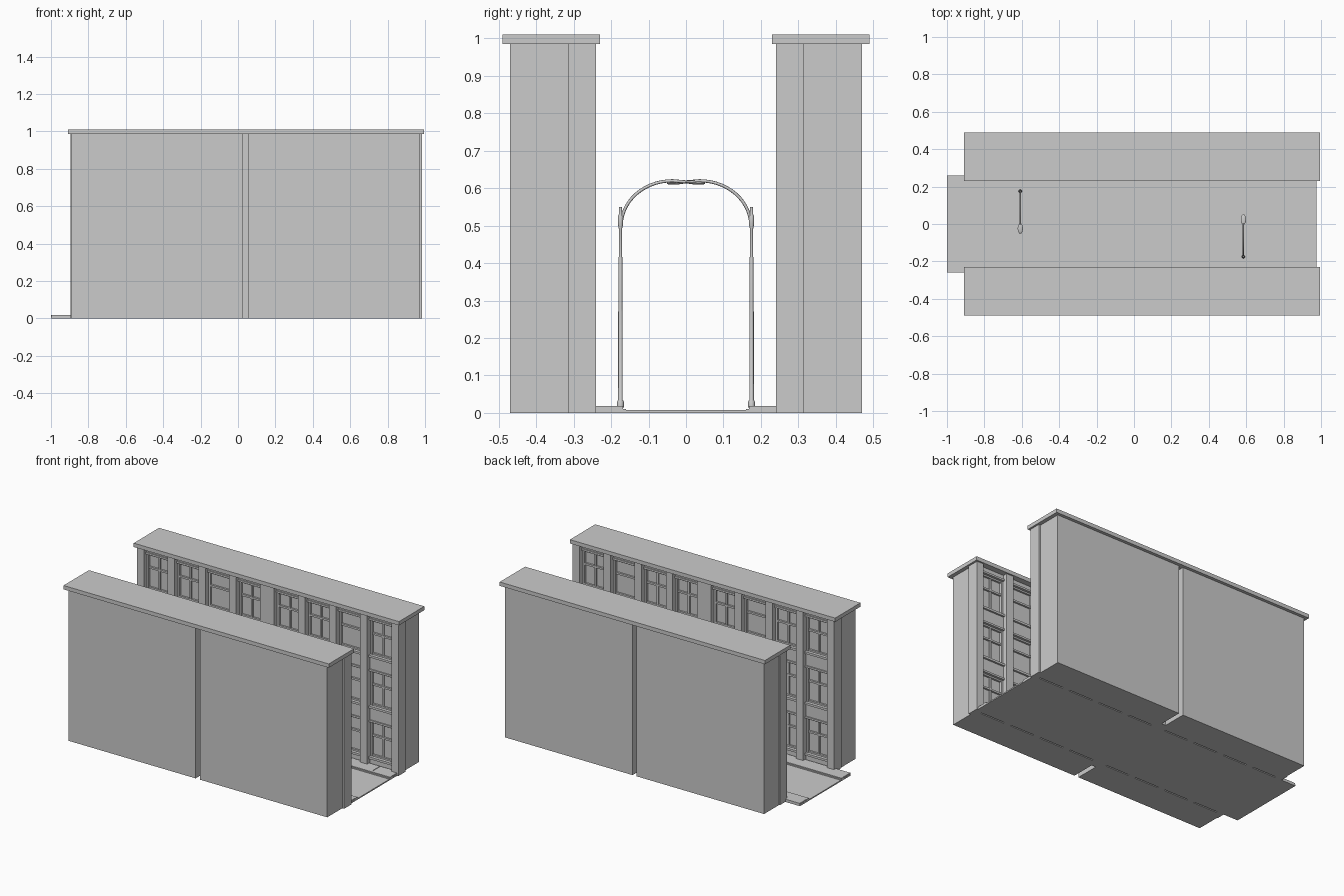
import bpy, bmesh, math
from mathutils import Matrix, Vector

if "Cube" in bpy.data.objects:
    bpy.data.objects.remove(bpy.data.objects["Cube"])


def boxes_object(name, boxes, side=1):
    """One object from (x0,x1,y0,y1,z0,z1) boxes; side=-1 mirrors across y."""
    bm = bmesh.new()
    for x0, x1, y0, y1, z0, z1 in boxes:
        c = Vector(((x0 + x1) / 2, side * (y0 + y1) / 2, (z0 + z1) / 2))
        s = Matrix.Diagonal((x1 - x0, y1 - y0, z1 - z0, 1))
        bmesh.ops.create_cube(bm, size=1, matrix=Matrix.Translation(c) @ s)
    me = bpy.data.meshes.new(name)
    bm.to_mesh(me)
    bm.free()
    ob = bpy.data.objects.new(name, me)
    bpy.context.collection.objects.link(ob)
    return ob


TOP = 0.985
PIL = 0.05                      # pilaster width
FLOORS = [(0.06, 0.285), (0.39, 0.615), (0.72, 0.945)]
HOUSES = [(-0.895, 0.04), (0.04, 0.983)]


def facade(side, label):
    pil, wall, glass, frame, trim = [], [], [], [], []
    for a, b in HOUSES:
        bay = (b - a - 5 * PIL) / 4
        for i in range(5):
            x = a + i * (bay + PIL)
            pil.append((x, x + PIL, 0.24, 0.315, 0, TOP))
        for i in range(4):
            x0 = a + PIL + i * (bay + PIL)
            x1, xm = x0 + bay, x0 + bay / 2
            glass.append((x0, x1, 0.288, 0.315, 0.02, TOP))
            # spandrel bands between the windows
            levels = [0] + [z for f in FLOORS for z in f] + [TOP]
            for z0, z1 in zip(levels[::2], levels[1::2]):
                wall.append((x0, x1, 0.268, 0.315, z0, z1))
            for z0, z1 in FLOORS:
                zt = z0 + (z1 - z0) * 0.6
                # frame, transom and sash bars
                for p, q in ((x0, x0 + 0.012), (x1 - 0.012, x1)):
                    frame.append((p, q, 0.274, 0.3, z0, z1))
                for p, q in ((z0, z0 + 0.01), (z1 - 0.01, z1), (zt - 0.006, zt + 0.006)):
                    frame.append((x0, x1, 0.276, 0.3, p, q))
                if i != 2:
                    frame.append((xm - 0.006, xm + 0.006, 0.278, 0.3, z0, z1))
                # sill and lintel
                trim.append((x0, x1, 0.256, 0.3, z0 - 0.014, z0))
                trim.append((x0, x1, 0.26, 0.3, z1, z1 + 0.012))
    for part, data in (("pilasters", pil), ("spandrels", wall), ("window_panes", glass),
                       ("window_frames", frame), ("sills_and_lintels", trim)):
        boxes_object(f"{label}_{part}", data, side)


for side, label in ((-1, "front_row"), (1, "back_row")):
    # plain rear blocks with a narrow gap between them
    boxes_object(label + "_blocks", [(-0.89, 0.025, 0.315, 0.47, 0, TOP),
                                     (0.055, 0.97, 0.315, 0.47, 0, TOP)], side)
    boxes_object(label + "_roof", [(-0.91, 0.995, 0.23, 0.49, TOP, 1.01)], side)
    facade(side, label)
    # pavement slabs with open joints, and the kerb
    cuts = [-1, -0.47, -0.08, 0.45, 0.84, 0.975]
    slabs = [(a + 0.002, b - 0.002, 0.19, 0.26, 0, 0.018) for a, b in zip(cuts, cuts[1:])]
    slabs.append((-1, 0.975, 0.19, 0.26, 0, 0.01))
    boxes_object(label + "_pavement", slabs, side)
    boxes_object(label + "_kerb", [(-1, 0.975, 0.168, 0.19, 0, 0.018),
                                   (-1, 0.975, 0.16, 0.168, 0, 0.011)], side)

boxes_object("road", [(-1, 0.975, -0.16, 0.16, 0, 0.008)])


def street_lamp(x, side, label):
    # turned post
    prof = [(0.009, 0.015), (0.009, 0.03), (0.006, 0.035), (0.006, 0.27), (0.005, 0.28),
            (0.005, 0.415), (0.004, 0.42), (0.004, 0.49), (0.007, 0.505), (0.007, 0.525),
            (0.0045, 0.53), (0.0045, 0.55)]
    bm = bmesh.new()
    rings = [[bm.verts.new((x + r * math.cos(k * math.pi / 6),
                            side * 0.175 + r * math.sin(k * math.pi / 6), z))
              for k in range(12)] for r, z in prof]
    for lo, hi in zip(rings, rings[1:]):
        for k in range(12):
            j = (k + 1) % 12
            bm.faces.new((lo[k], lo[j], hi[j], hi[k]))
    bm.faces.new(rings[-1])
    bm.faces.new(rings[0][::-1])
    # lamp head, a flattened egg
    mat = (Matrix.Translation((x, -side * 0.024, 0.615)) @ Matrix.Rotation(side * 0.08, 4, 'X')
           @ Matrix.Diagonal((0.014, 0.028, 0.005, 1)))
    bmesh.ops.create_uvsphere(bm, u_segments=16, v_segments=8, radius=1, matrix=mat)
    me = bpy.data.meshes.new(label)
    bm.to_mesh(me)
    bm.free()
    ob = bpy.data.objects.new(label + "_post_and_head", me)
    bpy.context.collection.objects.link(ob)
    bpy.context.view_layer.objects.active = ob
    ob.select_set(True)
    bpy.ops.object.shade_smooth_by_angle(angle=math.radians(40))
    ob.select_set(False)
    # swan-neck arm
    cu = bpy.data.curves.new(label + "_arm", 'CURVE')
    cu.dimensions = '3D'
    cu.bevel_depth = 0.0042
    cu.bevel_resolution = 2
    cu.use_fill_caps = True
    sp = cu.splines.new('POLY')
    pts = [(0.036 + 0.137 * math.cos(t), 0.5 + 0.12 * math.sin(t))
           for t in [k * math.pi / 28 for k in range(15)]] + [(-0.01, 0.616)]
    sp.points.add(len(pts) - 1)
    for p, (y, z) in zip(sp.points, pts):
        p.co = (x, side * y, z, 1)
    bpy.context.collection.objects.link(bpy.data.objects.new(label + "_arm", cu))


street_lamp(-0.608, 1, "back_lamp")
street_lamp(0.585, -1, "front_lamp")
